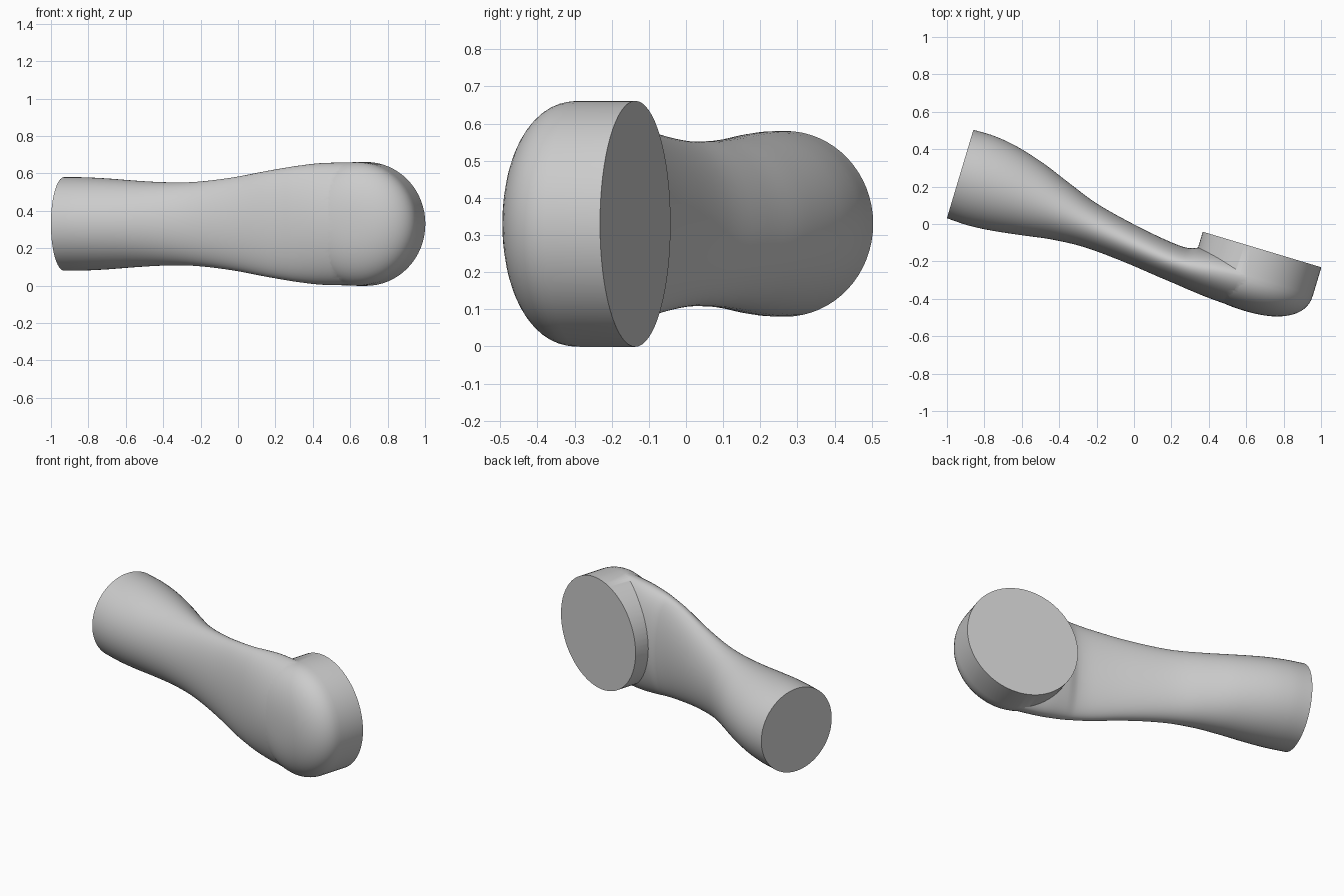
import bpy, bmesh
from math import sin, cos, pi, radians

if "Cube" in bpy.data.objects:
    bpy.data.objects.remove(bpy.data.objects["Cube"])

SEG = 64
TILT = radians(-16.7)
MID_Z = 0.33


def make_object(name, rings):
    """Skin a list of closed rings and cap both ends."""
    bm = bmesh.new()
    loops = [[bm.verts.new(p) for p in ring] for ring in rings]
    for a, b in zip(loops, loops[1:]):
        for i in range(SEG):
            j = (i + 1) % SEG
            bm.faces.new((a[i], a[j], b[j], b[i]))
    bm.faces.new(loops[0])
    bm.faces.new(loops[-1])
    bmesh.ops.recalc_face_normals(bm, faces=bm.faces)
    me = bpy.data.meshes.new(name)
    bm.to_mesh(me)
    bm.free()
    ob = bpy.data.objects.new(name, me)
    bpy.context.collection.objects.link(ob)
    ob.rotation_euler.z = TILT
    ob.location.z = MID_Z
    return ob


def smooth_rows(rows, steps):
    """Catmull-Rom interpolation with non-uniform spacing in the first column."""
    def slope(i, k):
        a, b = rows[max(i - 1, 0)], rows[min(i + 1, len(rows) - 1)]
        return (b[k] - a[k]) / (b[0] - a[0])
    out = []
    for i in range(len(rows) - 1):
        p, q = rows[i], rows[i + 1]
        d = q[0] - p[0]
        for s in range(steps):
            t = s / steps
            row = [p[0] + d * t]
            for k in range(1, len(p)):
                row.append((2*t**3 - 3*t*t + 1) * p[k] + (t**3 - 2*t*t + t) * d * slope(i, k)
                           + (3*t*t - 2*t**3) * q[k] + (t**3 - t*t) * d * slope(i + 1, k))
            out.append(row)
    return out + [list(rows[-1])]


# Handle: along, back edge, front edge, widest line, half height
stations = [
    (-0.967, 0.236, -0.258, -0.011, 0.250),
    (-0.85, 0.236, -0.262, -0.013, 0.249),
    (-0.724, 0.218, -0.253, -0.018, 0.243),
    (-0.558, 0.172, -0.230, -0.029, 0.231),
    (-0.40, 0.112, -0.206, -0.047, 0.223),
    (-0.223, 0.048, -0.195, -0.074, 0.224),
    (0.0, -0.002, -0.209, -0.105, 0.248),
    (0.20, -0.034, -0.232, -0.130, 0.283),
    (0.31, -0.040, -0.244, -0.133, 0.301),
    (0.375, -0.020, -0.252, -0.130, 0.311),
    (0.50, 0.0, -0.264, -0.115, 0.325),
    (0.695, 0.0, -0.274, -0.095, 0.329),
]
rings = []
for u, top, bot, mid, w in smooth_rows(stations, 5):
    ring = []
    for i in range(SEG):
        a = 2 * pi * i / SEG
        h = (top - mid) if sin(a) > 0 else (mid - bot)
        ring.append((u, mid + h * sin(a), w * cos(a)))
    rings.append(ring)
handle = make_object("handle", rings)

# Domed end with a flat round face
R, CX = 0.331, 0.695
profile = [(R, 0.066), (R, -0.09)]
for k in range(1, 15):
    a = pi / 2 * k / 15
    profile.append((R * cos(a) ** 0.87, -0.09 - 0.185 * sin(a) ** 0.87))
profile.append((0.01, -0.275))
dome = make_object("domed_end", [
    [(CX + r * cos(2*pi*i/SEG), v, r * sin(2*pi*i/SEG)) for i in range(SEG)]
    for r, v in profile])

# Join both into one clean skin
mod = handle.modifiers.new("union", 'BOOLEAN')
mod.operation = 'UNION'
mod.solver = 'EXACT'
mod.object = dome
bpy.context.view_layer.objects.active = handle
handle.select_set(True)
bpy.ops.object.modifier_apply(modifier=mod.name)
bpy.data.objects.remove(dome)
handle.select_set(True)
bpy.ops.object.shade_smooth_by_angle(angle=radians(40))
